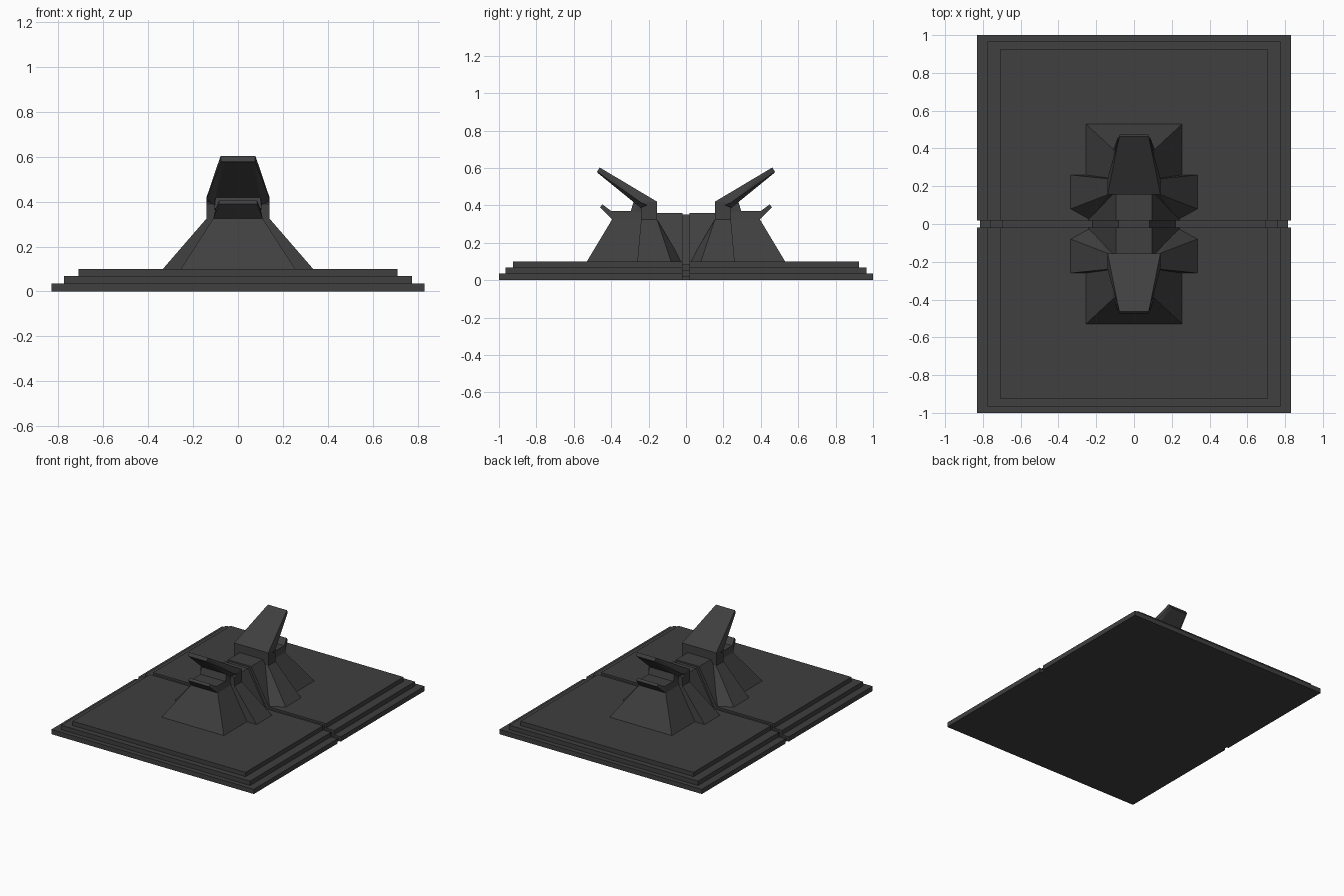
import bpy, bmesh

mat = bpy.data.materials.new("dark_stone")
mat.diffuse_color = (0.05, 0.05, 0.05, 1)


def hull(name, pts, mirror_y=True):
    """Convex solid from right-hand points (x, y, z), mirrored across x, then y."""
    bm = bmesh.new()
    for x, y, z in pts:
        bm.verts.new((x, y, z))
        bm.verts.new((-x, y, z))
    res = bmesh.ops.convex_hull(bm, input=bm.verts[:])
    junk = [v for v in bm.verts if not v.link_faces]
    bmesh.ops.delete(bm, geom=junk, context='VERTS')
    bmesh.ops.dissolve_limit(bm, angle_limit=0.01, verts=bm.verts[:], edges=bm.edges[:])
    bmesh.ops.recalc_face_normals(bm, faces=bm.faces[:])
    me = bpy.data.meshes.new(name)
    bm.to_mesh(me)
    bm.free()
    me.materials.append(mat)
    ob = bpy.data.objects.new(name, me)
    bpy.context.collection.objects.link(ob)
    if mirror_y:
        m = ob.modifiers.new("mirror", 'MIRROR')
        m.use_axis = (False, True, False)
        m.use_mirror_merge = False
    return ob


def box(x, y0, y1, z0, z1):
    return [(x, y, z) for y in (y0, y1) for z in (z0, z1)]


# Stepped base halves, with a narrower recessed strip in the seam
G = 0.018
for i, (x, y, z0, z1) in enumerate([(0.83, 1.0, 0, 0.035),
                                    (0.775, 0.965, 0.035, 0.068),
                                    (0.71, 0.925, 0.068, 0.1)]):
    hull(f"base_step_{i}", box(x, G, y, z0, z1))
    hull(f"seam_step_{i}", box(x - 0.015, -G, G, max(z0 - 0.015, 0), z1 - 0.015), False)

# Outer pedestal
hull("outer_pedestal", [(0.255, 0.53, 0.1), (0.255, 0.17, 0.1),
                        (0.11, 0.395, 0.325), (0.11, 0.17, 0.325)])

# Broad buttress with chamfered inner corners
hull("buttress", [(0.335, 0.26, 0.1), (0.335, 0.08, 0.1), (0.23, 0.022, 0.1),
                  (0.14, 0.24, 0.325), (0.14, 0.155, 0.325), (0.11, 0.155, 0.325)])

# Central bridge, split by a recessed seam
hull("bridge", [(0.24, G, 0.1), (0.24, 0.16, 0.1),
                (0.095, G, 0.36), (0.095, 0.16, 0.36)])
hull("bridge_seam", [(0.22, -G, 0.085), (0.22, G, 0.085),
                     (0.082, -G, 0.35), (0.082, G, 0.35)], False)

# Neck and large swept horn
hull("neck", box(0.14, 0.155, 0.24, 0.325, 0.39) + [(0.14, 0.155, 0.42)])
hull("horn", [(0.14, 0.155, 0.42), (0.14, 0.155, 0.38), (0.14, 0.24, 0.415),
              (0.105, 0.24, 0.385), (0.078, 0.462, 0.603),
              (0.075, 0.475, 0.58), (0.06, 0.474, 0.575)])
hull("horn_support", [(0.105, 0.2, 0.36), (0.105, 0.295, 0.37),
                      (0.1, 0.28, 0.405), (0.1, 0.28, 0.42), (0.105, 0.2, 0.41)])

# Small lower prong: shelf and upturned lip
hull("shelf", [(0.11, 0.2, 0.325), (0.11, 0.395, 0.325),
               (0.1, 0.2, 0.37), (0.1, 0.4, 0.37)])
hull("lip", [(0.11, 0.395, 0.325), (0.1, 0.4, 0.37),
             (0.085, 0.447, 0.405), (0.085, 0.46, 0.39)])
